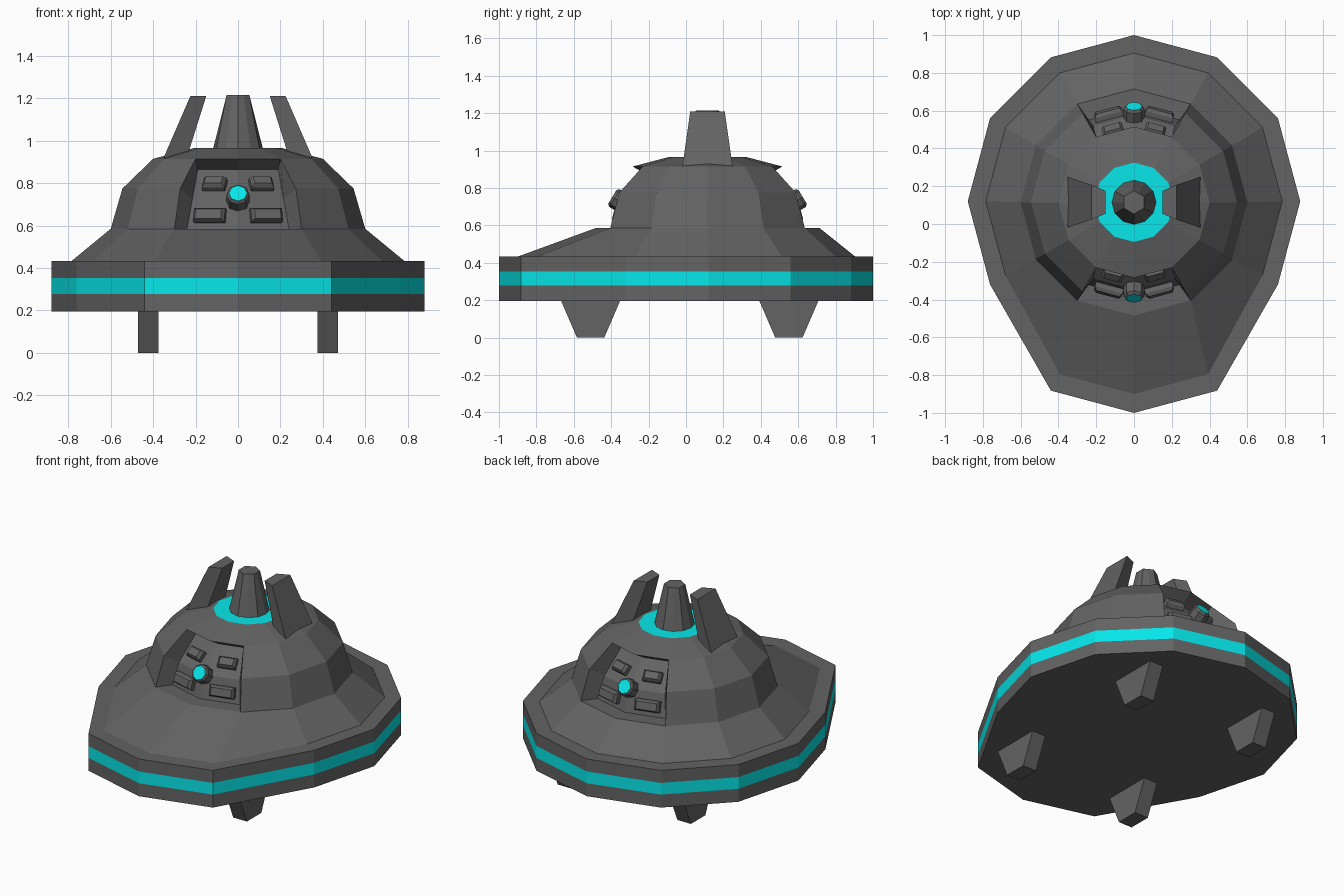
import bpy, math
from mathutils import Matrix, Vector

if "Cube" in bpy.data.objects:
    bpy.data.objects.remove(bpy.data.objects["Cube"])

CY = 0.115                     # centre of the round body along y


def colour(name, rgb):
    m = bpy.data.materials.new(name)
    m.diffuse_color = (*rgb, 1)
    m.use_nodes = True
    m.node_tree.nodes["Principled BSDF"].inputs["Base Color"].default_value = m.diffuse_color
    return m


cyan = colour("cyan_glow", (0.002, 0.8, 0.82))
dark = colour("dark_grey", (0.125, 0.125, 0.125))


def make(name, verts, faces, mat=dark, xf=Matrix()):
    mesh = bpy.data.meshes.new(name)
    mesh.from_pydata([xf @ Vector(v) for v in verts], [], faces)
    mesh.validate()
    mesh.materials.append(mat)
    ob = bpy.data.objects.new(name, mesh)
    bpy.context.collection.objects.link(ob)
    return ob


def ring(r, z, n=12, nose=0.0, cy=CY):
    """Regular ring; the three front points can be pushed forward."""
    pts = []
    for k in range(n):
        a = 2 * math.pi * k / n
        y = cy + r * math.sin(a) - (nose if k in (8, 9, 10) else 0)
        pts.append((r * math.cos(a), y, z))
    return pts


def loft(name, rings, bottom=False, top=False, mat=dark, skip=(), xf=Matrix()):
    n = len(rings[0])
    verts = [p for r in rings for p in r]
    faces = []
    for j in range(len(rings) - 1):
        for k in range(n):
            if (j, k) not in skip:
                m = (k + 1) % n
                faces.append((j * n + k, j * n + m, (j + 1) * n + m, (j + 1) * n + k))
    if bottom:
        faces.append(tuple(reversed(range(n))))
    if top:
        faces.append(tuple(range(len(verts) - n, len(verts))))
    return make(name, verts, faces, mat, xf)


def rect(w, h, z, cx=0.0, cy=0.0):
    return [(cx - w, cy - h, z), (cx + w, cy - h, z), (cx + w, cy + h, z), (cx - w, cy + h, z)]


# Hull with a glowing band around the rim
def rim(z, r=0.88, nose=0.24):
    return ring(r, z, nose=nose, cy=0.12)


loft("hull_bottom", [rim(0.195), rim(0.278)], bottom=True)
loft("rim_band", [rim(0.278), rim(0.353)], mat=cyan)
loft("hull_top", [rim(0.353), rim(0.433), rim(0.433, 0.785, 0.235), ring(0.6, 0.585)])

# Dome, left open where the front and back panels are recessed
gaps = {(j, k) for j in (0, 1) for k in (2, 3, 8, 9)}
loft("dome", [ring(0.6, 0.585), ring(0.545, 0.775), ring(0.4, 0.915), ring(0.21, 0.965)], skip=gaps)
loft("dome_glow_ring", [ring(0.21, 0.965), ring(0.1, 0.965)], mat=cyan)

# Recessed panels: the dome facets pushed inwards, with walls around them
T15 = math.tan(math.radians(15))


def panel_y(x, z):
    """Depth of the recessed facets, creased at x = 0 and z = 0.724."""
    r = min(0.501 - 0.29 * (z - 0.585), 0.408 - 1.036 * (z - 0.775))
    return -(r - T15 * abs(x))


rim_pts = [(0.3, -0.52, 0.585), (0.2725, -0.472, 0.775), (0.2, -0.346, 0.915)]
inner = [(x, panel_y(x, z), z) for x, z in ((0.24, 0.585), (0.215, 0.724), (0.19, 0.865))]
half = rim_pts + inner
verts = [(-x, y, z) for x, y, z in half] + half
verts += [(0, panel_y(0, z), z) for z in (0.585, 0.724, 0.865)] + [(0, -0.6, 0.585), (0, -0.4, 0.915)]
faces = [(3, 12, 13, 4), (4, 13, 14, 5), (12, 9, 10, 13), (13, 10, 11, 14),  # panel facets
         (0, 3, 4, 1), (1, 4, 5, 2), (7, 10, 9, 6), (8, 11, 10, 7),          # side walls
         (0, 15, 12, 3), (15, 6, 9, 12),                                     # ledge
         (5, 14, 16, 2), (14, 11, 8, 16)]                                    # overhang

for side, turn in (("front", 0), ("back", math.pi)):
    place = Matrix.Translation((0, CY, 0)) @ Matrix.Rotation(turn, 4, 'Z')
    make(side + "_panel", verts, faces, xf=place)

    def on_panel(x, z, tilt, yaw):
        return (place @ Matrix.Translation((x, panel_y(x, z), z))
                @ Matrix.Rotation(math.radians(yaw), 4, 'Z')
                @ Matrix.Rotation(math.radians(90 - tilt), 4, 'X'))

    # Four raised buttons
    for s in (-1, 1):
        for row, x, z, w, h, tilt in (("upper", 0.108, 0.785, 0.055, 0.032, 45),
                                      ("lower", 0.13, 0.645, 0.076, 0.033, 15.6)):
            loft(f"{side}_{row}_button", [rect(w, h, -0.01), rect(w, h, 0.025),
                 rect(w - 0.013, h - 0.01, 0.043)], top=True, xf=on_panel(s * x, z, tilt, 15 * s))
    # Round lamp on the crease
    xf = on_panel(0, 0.724, 31, 0)
    loft(side + "_lamp_housing", [ring(0.055, -0.03, 8, cy=0), ring(0.055, 0.042, 8, cy=0),
                                  ring(0.043, 0.056, 8, cy=0)], xf=xf)
    loft(side + "_lamp", [ring(0.043, 0.052, 8, cy=0), ring(0.043, 0.056, 8, cy=0)],
         top=True, mat=cyan, xf=xf)

# Central spire: twelve-sided foot narrowing to a hexagonal top
hexagon = [(x * f, CY + (y - CY) * f, z) for k, (x, y, z) in enumerate(ring(0.062, 1.215))
           for f in [1 if k % 2 else math.cos(math.pi / 6)]]
loft("spire", [ring(0.118, 0.96), hexagon], top=True)


# Side fins: wedge-shaped, leaning inwards
def wedge(xi, xo, hi, ho, zi, zo):
    return [(xi, -hi, zi), (xo, -ho, zo), (xo, ho, zo), (xi, hi, zi)]


for name, turn in (("right_fin", 0), ("left_fin", math.pi)):
    xf = Matrix.Translation((0, CY, 0)) @ Matrix.Rotation(turn, 4, 'Z')
    loft(name, [wedge(0.235, 0.355, 0.09, 0.135, 0.94, 0.91),
                wedge(0.15, 0.225, 0.06, 0.092, 1.21, 1.21)], bottom=True, top=True, xf=xf)

# Four tapered legs
for fb, y in (("front", -0.51), ("back", 0.55)):
    for lr, x in (("left", -0.423), ("right", 0.423)):
        loft(f"{fb}_{lr}_leg", [rect(0.048, 0.073, 0, x, y), rect(0.048, 0.158, 0.197, x, y)],
             bottom=True, top=True)
